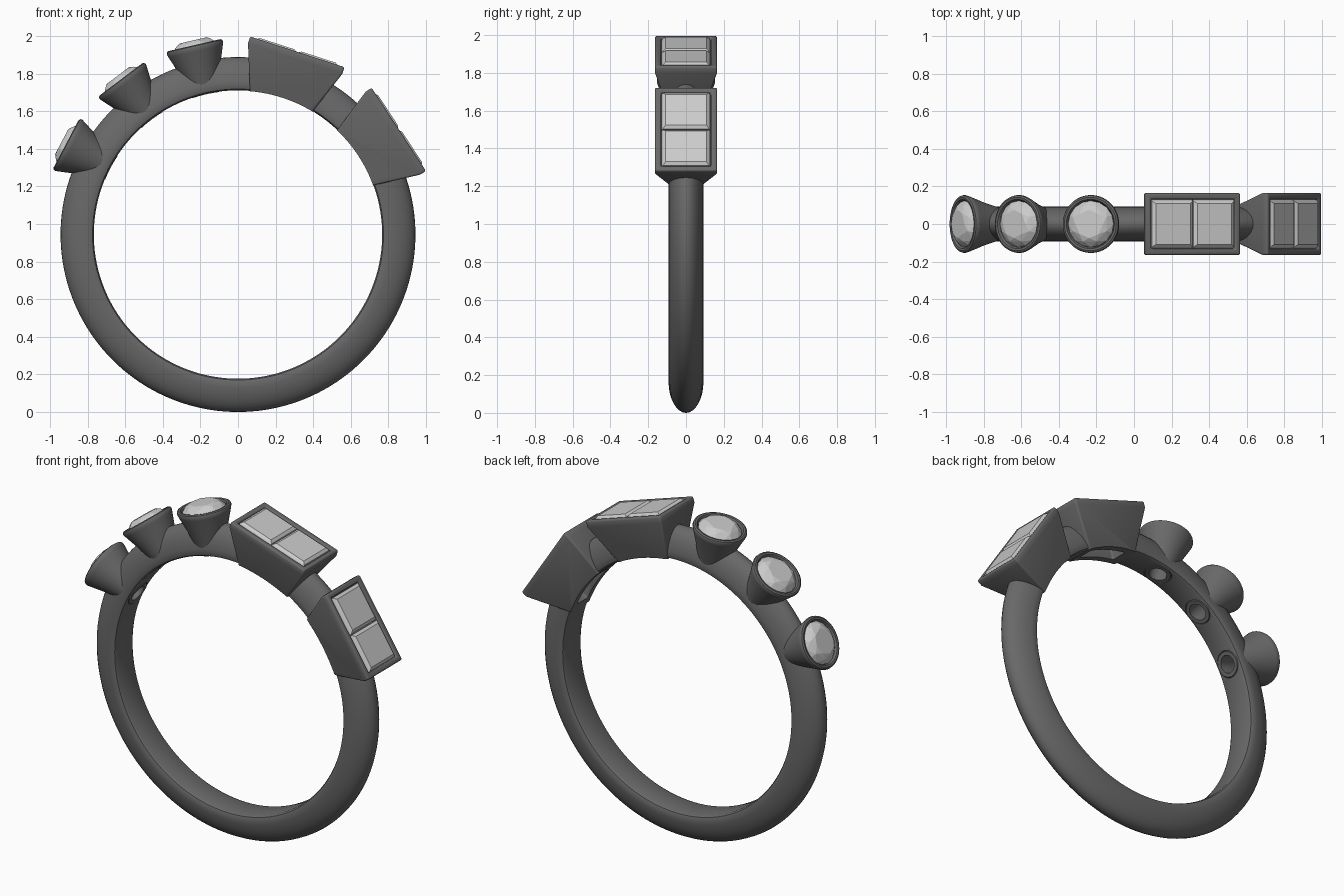
import bpy, bmesh
from math import sin, cos, pi, radians
from mathutils import Matrix, Vector

if "Cube" in bpy.data.objects:
    bpy.data.objects.remove(bpy.data.objects["Cube"])

CZ = 0.944                      # height of the ring centre
R_IN, R_OUT = 0.767, 0.944


def material(name, v):
    m = bpy.data.materials.new(name)
    m.diffuse_color = (v, v, v, 1)
    m.use_nodes = True
    m.node_tree.nodes["Principled BSDF"].inputs["Base Color"].default_value = m.diffuse_color
    return m


METAL, STONE = material("metal", 0.14), material("stone", 0.6)


def finish(name, bm, mat, matrix=Matrix()):
    bmesh.ops.recalc_face_normals(bm, faces=bm.faces)
    me = bpy.data.meshes.new(name)
    bm.to_mesh(me)
    bm.free()
    me.transform(matrix)
    me.materials.append(mat)
    ob = bpy.data.objects.new(name, me)
    bpy.context.collection.objects.link(ob)
    return ob


def loop_loft(rows):
    """Surface through rows of points, closed in both directions."""
    bm = bmesh.new()
    g = [[bm.verts.new(p) for p in r] for r in rows]
    n, m = len(g), len(g[0])
    for i in range(n):
        for j in range(m):
            a, b = g[i], g[(i + 1) % n]
            k = (j + 1) % m
            bm.faces.new((a[j], a[k], b[k], b[j]))
    return bm


def hull(points):
    bm = bmesh.new()
    vs = [bm.verts.new(p) for p in points]
    bmesh.ops.convex_hull(bm, input=vs)
    bmesh.ops.dissolve_limit(bm, angle_limit=0.01, verts=bm.verts, edges=bm.edges)
    return bm


def circle(r, z, n=64, off=0.0):
    return [Vector((r * cos(2 * pi * (i + off) / n), r * sin(2 * pi * (i + off) / n), z)) for i in range(n)]


def rect(hx, hy, z, cx=0.0):
    return [Vector((cx + sx * hx, sy * hy, z)) for sx, sy in ((1, 1), (-1, 1), (-1, -1), (1, -1))]


def place(deg):
    """Local z points outward from the ring centre at this angle from the top."""
    return Matrix.Translation((0, 0, CZ)) @ Matrix.Rotation(radians(deg), 4, 'Y')


def apply_mod(ob, kind, **props):
    m = ob.modifiers.new(kind.lower(), kind)
    for k, v in props.items():
        setattr(m, k, v)
    bpy.context.view_layer.objects.active = ob
    bpy.ops.object.modifier_apply(modifier=m.name)


def cut(ob, cutter):
    apply_mod(ob, 'BOOLEAN', object=cutter, operation='DIFFERENCE', solver='EXACT')


def smooth(ob, deg=35):
    bpy.ops.object.select_all(action='DESELECT')
    ob.select_set(True)
    bpy.context.view_layer.objects.active = ob
    bpy.ops.object.shade_smooth_by_angle(angle=radians(deg))


# band: domed outside, nearly flat inside
dome = [(0.79 + (R_OUT - 0.79) * sin(pi * i / 16) ** 1.1, 0.092 * cos(pi * i / 16)) for i in range(17)]
section = dome + [(0.774, -0.086), (R_IN, -0.072), (R_IN, 0.072), (0.774, 0.086)]
N = 160
band = finish("band", loop_loft([[Vector((r * sin(2 * pi * i / N), y, CZ + r * cos(2 * pi * i / N)))
                                  for r, y in section] for i in range(N)]), METAL)

# finger hole cutter trims the inner ends of the settings
finger = finish("finger_cutter", hull([Vector((p.x, y, p.y + CZ)) for y in (-0.5, 0.5)
                                       for p in circle(R_IN - 0.002, 0, N)]), METAL)
cutters = [finger]

# round settings with brilliant stones
cup = [(0.066, 0.74), (0.115, 0.91), (0.148, 1.0), (0.154, 1.018), (0.151, 1.029), (0.142, 1.034),
       (0.131, 1.032), (0.124, 1.022), (0.122, 1.0), (0.052, 0.87), (0.05, 0.74)]
for k, deg in enumerate((-13.0, -37.0, -62.2), 1):
    M = place(deg)
    ob = finish(f"round_setting_{k}", loop_loft([circle(r, z) for r, z in cup]), METAL, M)
    cut(ob, finger)
    smooth(ob)
    bore = finish(f"round_bore_{k}", hull(circle(0.052, 0.6) + circle(0.053, 0.85) + circle(0.11, 0.98)), METAL, M)
    cut(band, bore)
    cutters.append(bore)
    finish(f"round_stone_{k}", hull(circle(0.075, 1.06, 8) + circle(0.1, 1.048, 8, 0.5)
           + circle(0.124, 1.02, 16) + circle(0.122, 1.005, 16) + [Vector((0, 0, 0.89))]), STONE, M)

# rectangular settings, each with two step-cut stones
frame = [(0.172, 0.088, 0.735), (0.264, 0.165, 0.985), (0.264, 0.165, 1.022),
         (0.234, 0.132, 1.022), (0.232, 0.13, 0.98), (0.14, 0.055, 0.86), (0.13, 0.05, 0.735)]
for k, deg in enumerate((18.0, 56.8), 1):
    M = place(deg)
    ob = finish(f"rectangular_setting_{k}", loop_loft([rect(*f) for f in frame]), METAL, M)
    apply_mod(ob, 'BEVEL', width=0.01, segments=3, limit_method='ANGLE', angle_limit=radians(30))
    cut(ob, finger)
    smooth(ob)
    bore = finish(f"rectangular_bore_{k}", hull(rect(0.135, 0.052, 0.6) + rect(0.14, 0.056, 0.85)
                                                + rect(0.22, 0.12, 0.99)), METAL, M)
    cut(band, bore)
    cutters.append(bore)
    for side in (-1, 1):
        c = side * 0.116
        finish(f"rectangular_stone_{k}_{'left' if side < 0 else 'right'}",
               hull(rect(0.096, 0.108, 1.03, c) + rect(0.113, 0.122, 1.018, c) + rect(0.114, 0.131, 1.0, c)
                    + rect(0.085, 0.085, 0.93, c * 0.9) + rect(0.04, 0.02, 0.88, c * 0.7)), STONE, M)

smooth(band)
for c in cutters:
    bpy.data.objects.remove(c)
